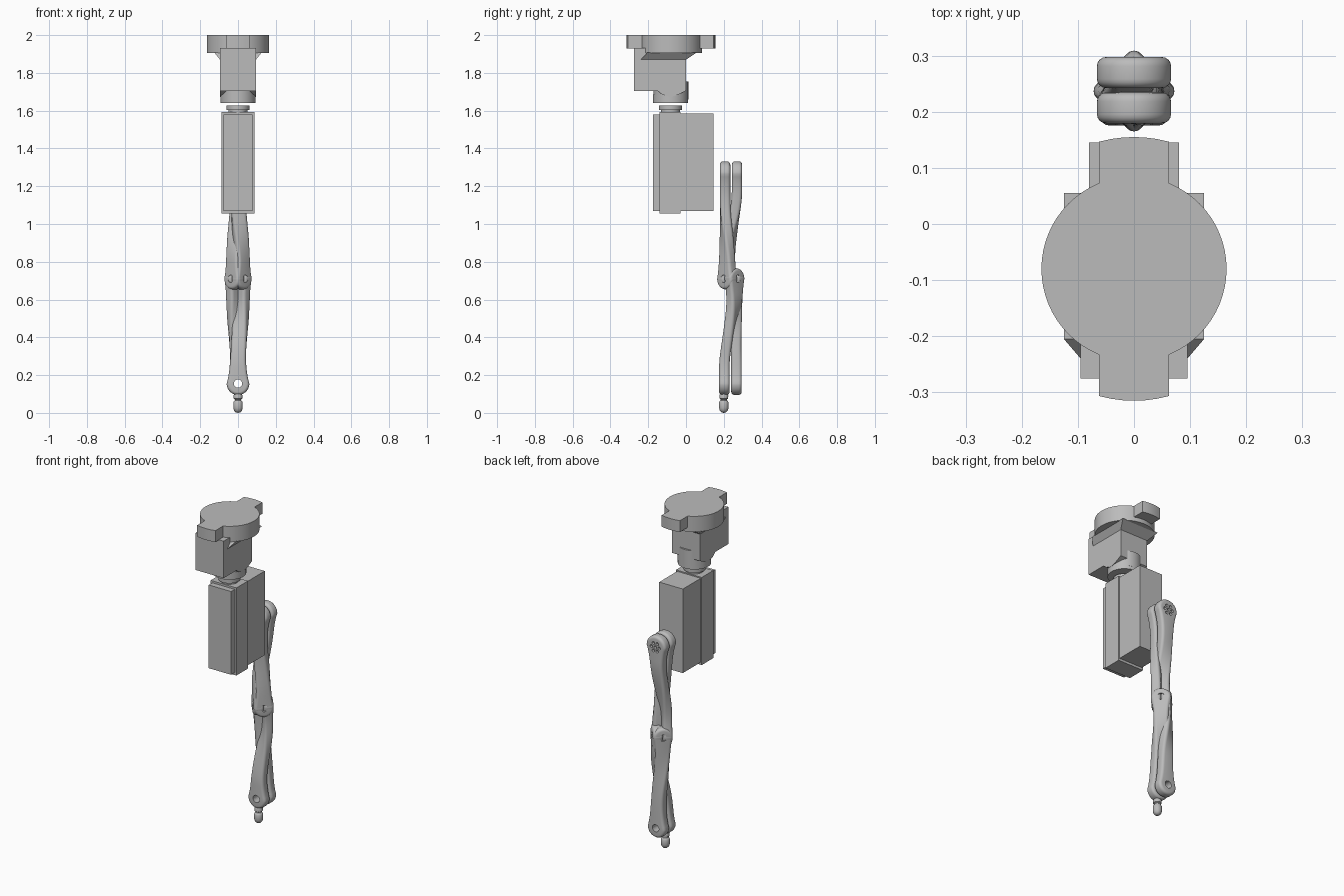
import bpy, bmesh, math
from mathutils import Vector, Matrix

cube = bpy.data.objects.get("Cube")
if cube:
    bpy.data.objects.remove(cube, do_unlink=True)

GREY = (0.5, 0.5, 0.5, 1)
mat = bpy.data.materials.new("plain grey")
mat.use_nodes = True
mat.diffuse_color = GREY
mat.node_tree.nodes["Principled BSDF"].inputs["Base Color"].default_value = GREY


def finish(name, bm, smooth=True):
    bmesh.ops.remove_doubles(bm, verts=bm.verts, dist=1e-5)
    bmesh.ops.recalc_face_normals(bm, faces=bm.faces)
    me = bpy.data.meshes.new(name)
    bm.to_mesh(me)
    bm.free()
    ob = bpy.data.objects.new(name, me)
    bpy.context.collection.objects.link(ob)
    me.materials.append(mat)
    if smooth:
        shade(ob)
    return ob


def shade(ob):
    bpy.ops.object.select_all(action='DESELECT')
    bpy.context.view_layer.objects.active = ob
    ob.select_set(True)
    bpy.ops.object.shade_smooth_by_angle(angle=math.radians(35))


def prism(name, pts, axis, lo, hi):
    """Extrude a 2D outline: (y, z) along x, or (x, y) along z."""
    bm = bmesh.new()
    place = (lambda p, h: (h, *p)) if axis == 'x' else (lambda p, h: (*p, h))
    a = [bm.verts.new(place(p, lo)) for p in pts]
    b = [bm.verts.new(place(p, hi)) for p in pts]
    bm.faces.new(a)
    bm.faces.new(b)
    for i in range(len(pts)):
        j = (i + 1) % len(pts)
        bm.faces.new((a[i], a[j], b[j], b[i]))
    return finish(name, bm)


def box(name, hx, y0, y1, z0, z1):
    return prism(name, [(y0, z0), (y1, z0), (y1, z1), (y0, z1)], 'x', -hx, hx)


def lathe(name, profile, y, steps=48):
    bm = bmesh.new()
    vs = [bm.verts.new((r, y, z)) for r, z in profile]
    es = [bm.edges.new(e) for e in zip(vs, vs[1:])]
    bmesh.ops.spin(bm, geom=vs + es, cent=(0, y, 0), axis=(0, 0, 1),
                   angle=math.tau, steps=steps)
    return finish(name, bm)


def drum(name, y, r, z0, z1):
    return lathe(name, [(0, z0), (r, z0), (r, z1), (0, z1)], y, 64)


# Head cap: disc with curved front and back tabs
CY = -0.08
drum("cap_disc", CY, 0.165, 1.905, 2.0)
arc = [math.radians(d) for d in (-15.3, -10, -5, 0, 5, 10, 15.3)]
tab = [(0.235 * math.sin(a), CY + 0.235 * math.cos(a)) for a in arc]
tab += [(-x, 2 * CY - y) for x, y in tab]
prism("cap_tabs", tab, 'z', 1.93, 2.0)

# Tapered gusset between cap and housing
bm = bmesh.new()
rings = []
for hx, y0, y1, z in ((0.095, -0.24, 0, 1.87), (0.125, -0.205, 0.055, 1.907)):
    rings.append([bm.verts.new(p) for p in
                  ((-hx, y0, z), (hx, y0, z), (hx, y1, z), (-hx, y1, z))])
bm.faces.new(rings[0])
bm.faces.new(rings[1])
for i in range(4):
    j = (i + 1) % 4
    bm.faces.new((rings[0][i], rings[0][j], rings[1][j], rings[1][i]))
finish("cap_gusset", bm, False)

# Housing, collar and neck
prism("housing", [(-0.275, 1.932), (-0.275, 1.705), (-0.15, 1.705), (-0.125, 1.685),
                  (-0.085, 1.672), (-0.04, 1.685), (0, 1.705), (0, 1.932)],
      'x', -0.095, 0.095)
drum("collar", CY - 0.002, 0.093, 1.64, 1.685)
drum("collar_back", CY, 0.092, 1.66, 1.755)
lathe("neck", [(0, 1.57), (0.05, 1.57), (0.05, 1.603), (0.061, 1.603),
               (0.061, 1.628), (0, 1.628)], CY - 0.003)

# Motor body in three stepped blocks
box("motor_front", 0.076, -0.175, -0.13, 1.07, 1.58)
box("motor_middle", 0.087, -0.14, -0.028, 1.055, 1.592)
box("motor_rear", 0.08, -0.035, 0.145, 1.07, 1.585)

# Twisted leg links: rounded at both ends, turned 45 degrees towards the knee
KNEE = Vector((0, 0.237, 0.71))
KR, HT, FIL = 0.056, 0.0275, 0.016


def smoothstep(a, b, t):
    t = min(1, max(0, (t - a) / (b - a)))
    return t * t * (3 - 2 * t)


def link(name, end_y, end_z, end_r, side, face):
    """side: x side of the knee plate; face: -1 front, +1 back knee plate."""
    length = abs(end_z - KNEE.z)
    up = 1 if end_z > KNEE.z else -1
    start = Vector((0, end_y))
    n1 = Vector((side, face)).normalized()
    goal = KNEE.xy + n1 * HT
    layers = []
    for k in range(5):
        a = math.pi / 2 * k / 4
        layers.append((FIL * (1 - math.sin(a)), -HT + FIL * (1 - math.cos(a))))
    layers += [(e, -t) for e, t in reversed(layers)]

    def half_width(s, e):
        if s <= 0:
            return math.sqrt(max(0, (end_r - e) ** 2 - s * s))
        if s >= length:
            return math.sqrt(max(0, (KR - e) ** 2 - (s - length) ** 2))
        u = s / length
        r = end_r if u < 0.5 else KR
        return 0.04 + (r - 0.04) * abs(2 * u - 1) ** 4 - e

    def position(s, w, t):
        u = s / length
        ang = math.radians(45) * smoothstep(0.3, 0.9, u)
        n = Vector((side * math.sin(ang), face * math.cos(ang)))
        d = Vector((n.y, -n.x))
        c = start.lerp(goal, smoothstep(0.15, 0.85, u)) + n * t + d * w
        return (c.x, c.y, end_z - up * s)

    bm = bmesh.new()
    rows = []
    ends, mids = 12, 36
    for i in range(2 * ends + mids + 1):
        row = []
        for sign, order in ((1, layers), (-1, layers[::-1])):
            for e, t in order:
                if i <= ends:
                    s = -(end_r - e) * math.cos(math.pi / 2 * i / ends)
                elif i < ends + mids:
                    s = length * (i - ends) / mids
                else:
                    s = length + (KR - e) * math.sin(math.pi / 2 * (i - ends - mids) / ends)
                row.append(bm.verts.new(position(s, sign * half_width(s, e), t)))
        rows.append(row)
    m = len(rows[0])
    for a, b in zip(rows, rows[1:]):
        for i in range(m):
            j = (i + 1) % m
            bm.faces.new((a[i], a[j], b[j], b[i]))
    # Close the flat strip at each rounded tip
    bm.faces.new(rows[0])
    bm.faces.new(rows[-1])
    bmesh.ops.remove_doubles(bm, verts=bm.verts, dist=1e-5)
    bmesh.ops.dissolve_degenerate(bm, dist=1e-6, edges=bm.edges)
    ob = finish(name, bm, False)

    # Holes: knee pivot, then a bolt rosette at the top or an open eye at the foot
    holes = [(Vector((*goal, KNEE.z)), Vector((*n1, 0)), 0.02, 0.1)]
    if up > 0:
        outer = -1 if end_y < KNEE.y else 1
        mid = Vector((0, end_y + outer * HT, end_z))
        axis = Vector((0, 1, 0))
        holes.append((mid, axis, 0.009, 0.03))
        for k in range(6):
            a = math.tau * k / 6
            off = Vector((math.cos(a), 0, math.sin(a))) * 0.026
            holes.append((mid + off, axis, 0.009, 0.03))
    else:
        holes.append((Vector((0, end_y, end_z)), Vector((0, 1, 0)), 0.022, 0.1))
    cb = bmesh.new()
    for c, axis, r, depth in holes:
        mtx = Matrix.Translation(c) @ axis.to_track_quat('Z', 'Y').to_matrix().to_4x4()
        bmesh.ops.create_cone(cb, cap_ends=True, segments=24, radius1=r, radius2=r,
                              depth=depth, matrix=mtx)
    cutter = finish(name + "_cutter", cb, False)
    cutter.hide_render = True
    mod = ob.modifiers.new("holes", 'BOOLEAN')
    mod.operation = 'DIFFERENCE'
    mod.solver = 'EXACT'
    mod.object = cutter
    shade(ob)
    bpy.ops.object.modifier_apply(modifier="holes")
    bpy.data.objects.remove(cutter, do_unlink=True)
    return ob


link("upper_front_link", 0.207, 1.265, 0.066, 1, -1)
link("upper_back_link", 0.27, 1.265, 0.066, -1, -1)
link("lower_front_link", 0.203, 0.155, 0.06, 1, 1)
link("lower_back_link", 0.267, 0.155, 0.06, -1, 1)

# Foot tip
lathe("foot_tip", [(0, 0), (0.012, 0.003), (0.021, 0.012), (0.025, 0.026), (0.025, 0.055),
                   (0.021, 0.063), (0.017, 0.066), (0.017, 0.072), (0.023, 0.076),
                   (0.024, 0.092), (0.018, 0.105), (0, 0.105)], 0.2, 32)
